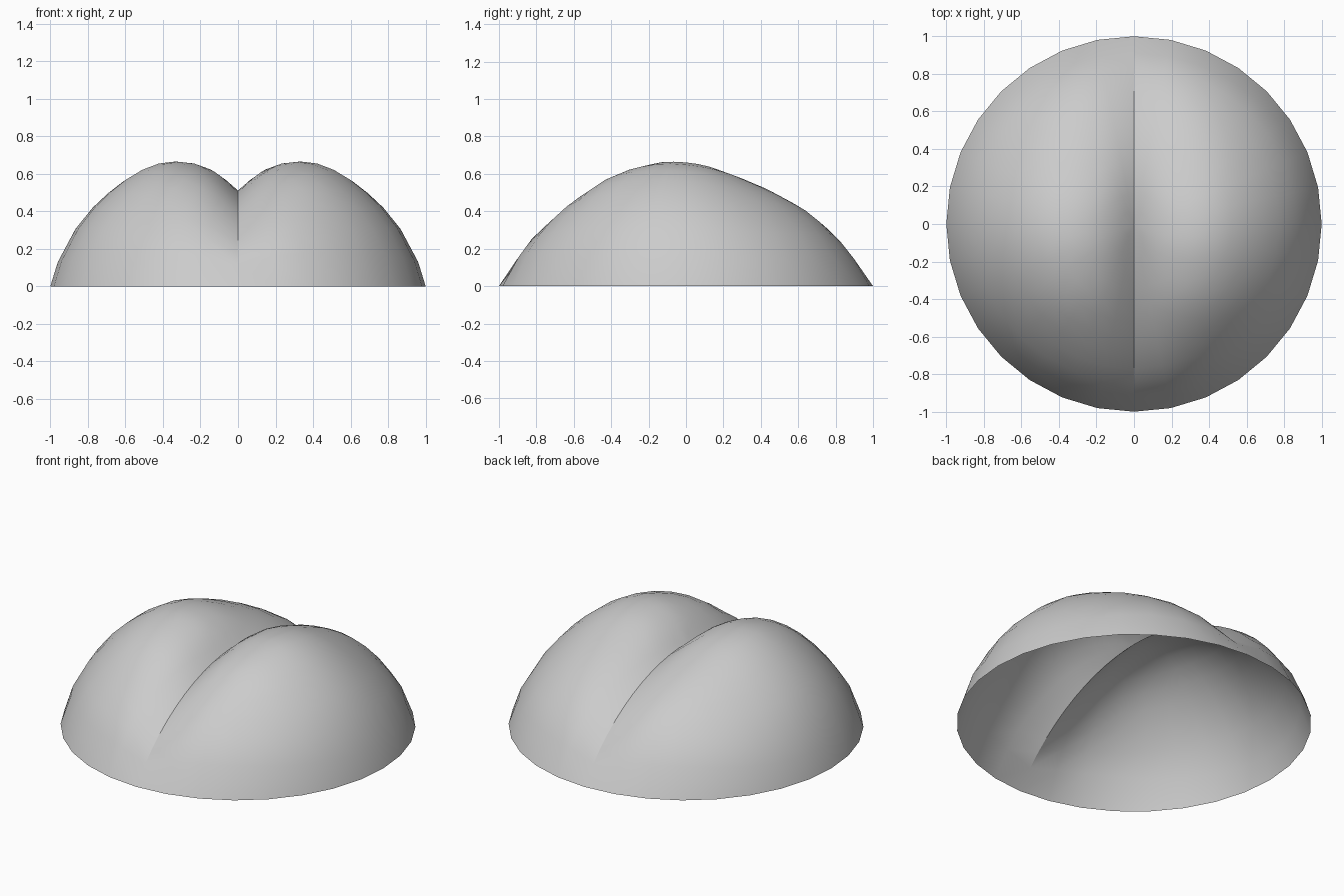
import bpy, bmesh, math

if "Cube" in bpy.data.objects:
    bpy.data.objects.remove(bpy.data.objects["Cube"])

SEG = 32
RINGS = [0.07, 0.16, 0.25, 0.34, 0.43, 0.52, 0.61, 0.69, 0.77, 0.84, 0.91, 1.0]

# Cross profile of one lobe (0 = groove, 1 = rim) and ridge height front to back
LOBE = [(0, .51), (.1, .595), (.2, .645), (.32, .665), (.42, .655), (.5, .627), (.6, .57),
        (.7, .492), (.8, .393), (.9, .255), (.96, .13), (1, 0)]
RIDGE = [(-1, 0), (-.9, .15), (-.8, .28), (-.6, .455), (-.4, .585), (-.2, .65), (-.08, .665),
         (.1, .645), (.3, .575), (.5, .485), (.7, .36), (.85, .21), (1, 0)]
PEAK, DIP = .665, .51


def curve(pts, t):
    """Smooth interpolation through a list of points."""
    t = min(max(t, pts[0][0]), pts[-1][0])
    n = len(pts)
    i = next(k for k in range(n - 1) if t <= pts[k + 1][0])

    def slope(k):
        a, b = pts[max(k - 1, 0)], pts[min(k + 1, n - 1)]
        return (b[1] - a[1]) / (b[0] - a[0])
    (x0, y0), (x1, y1) = pts[i], pts[i + 1]
    h = x1 - x0
    s = (t - x0) / h
    return (y0 * (1 + 2 * s) * (1 - s) ** 2 + slope(i) * h * s * (1 - s) ** 2
            + y1 * s * s * (3 - 2 * s) + slope(i + 1) * h * s * s * (s - 1))


def height(x, y):
    """Height of the two-lobed dome, with a round groove line along x = 0."""
    half = math.sqrt(max(1 - y * y, 1e-9))
    u = min(abs(x) / half, 1)
    ridge = curve(RIDGE, y)
    groove = math.sqrt(max(1.235 ** 2 - y * y, 0)) - .725
    p = curve(LOBE, u)
    if u < .32:
        return groove + (ridge - groove) * (p - DIP) / (PEAK - DIP)
    return ridge * p / PEAK


# Open dome shell built from rings around a centre point
bm = bmesh.new()
centre = bm.verts.new((0, 0, DIP))
rings = []
for r in RINGS:
    ring = []
    for k in range(SEG):
        a = 2 * math.pi * k / SEG
        c, s = math.cos(a), math.sin(a)
        rr = r + .05 * c * c * max(0, 1 - abs(r - .91) / .15) if r < 1 else 1
        x, y = rr * c, rr * s
        if k in (SEG // 4, 3 * SEG // 4):
            x = 0
        ring.append(bm.verts.new((x, y, 0 if r == 1 else height(x, y))))
    rings.append(ring)
for k in range(SEG):
    j = (k + 1) % SEG
    bm.faces.new((centre, rings[0][k], rings[0][j]))
    for a, b in zip(rings, rings[1:]):
        bm.faces.new((a[k], b[k], b[j], a[j]))
for f in bm.faces:
    f.smooth = True
# Sharp groove between the lobes, softening just before the rim
for e in bm.edges:
    if all(abs(v.co.x) < 1e-6 and abs(v.co.y) < .95 for v in e.verts):
        e.smooth = False

mesh = bpy.data.meshes.new("lobed_dome")
bm.to_mesh(mesh)
bm.free()
dome = bpy.data.objects.new("lobed_dome", mesh)
bpy.context.collection.objects.link(dome)

grey = bpy.data.materials.new("light_grey")
grey.diffuse_color = (0.6, 0.6, 0.6, 1)
grey.use_nodes = True
grey.node_tree.nodes["Principled BSDF"].inputs["Base Color"].default_value = grey.diffuse_color
mesh.materials.append(grey)
